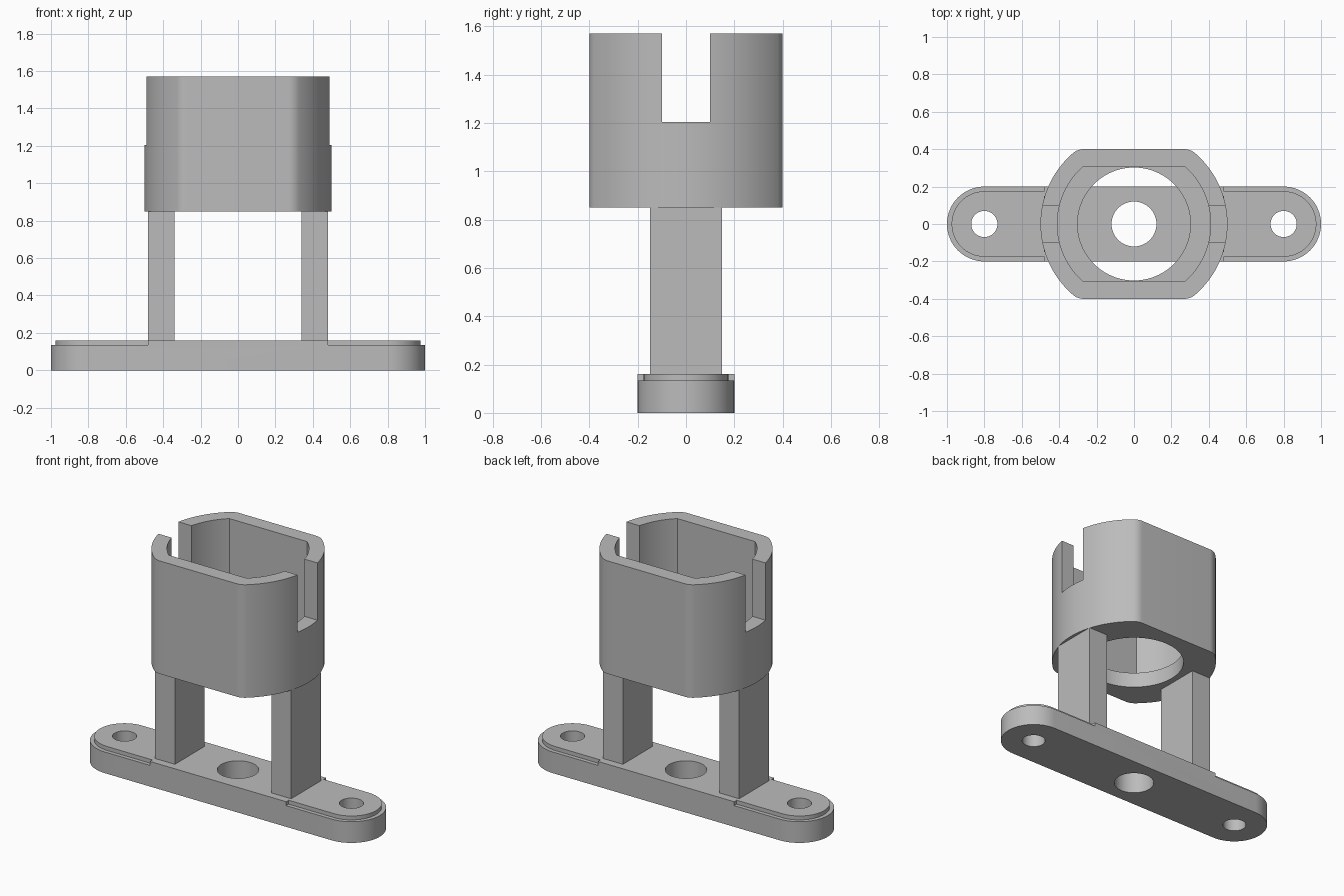
import bpy, bmesh, math

cube = bpy.data.objects.get("Cube")
if cube:
    bpy.data.objects.remove(cube, do_unlink=True)

grey = bpy.data.materials.new("plain grey")
grey.use_nodes = True
colour = (0.5, 0.5, 0.5, 1)
grey.diffuse_color = colour
grey.node_tree.nodes["Principled BSDF"].inputs["Base Color"].default_value = colour


def arc(cx, cy, r, start, end, n):
    """Points on an arc, angles in degrees."""
    angles = [math.radians(start + (end - start) * i / n) for i in range(n + 1)]
    return [(cx + r * math.cos(a), cy + r * math.sin(a)) for a in angles]


def prism(name, profile, z0, z1):
    """Extrude a closed outline upwards from z0 to z1."""
    bm = bmesh.new()
    face = bm.faces.new([bm.verts.new((x, y, z0)) for x, y in profile])
    top = bmesh.ops.extrude_face_region(bm, geom=[face])["geom"]
    verts = [v for v in top if isinstance(v, bmesh.types.BMVert)]
    bmesh.ops.translate(bm, verts=verts, vec=(0, 0, z1 - z0))
    bmesh.ops.recalc_face_normals(bm, faces=bm.faces[:])
    mesh = bpy.data.meshes.new(name)
    bm.to_mesh(mesh)
    bm.free()
    mesh.materials.append(grey)
    obj = bpy.data.objects.new(name, mesh)
    bpy.context.collection.objects.link(obj)
    return obj


def circle(cx, r, n=64):
    return arc(cx, 0, r, 0, 360, n)[:-1]


def box(x0, x1, y):
    return [(x0, -y), (x1, -y), (x1, y), (x0, y)]


def cut(obj, cutter):
    """Subtract a cutter, then throw the cutter away."""
    cutter.hide_render = True
    mod = obj.modifiers.new("cut", 'BOOLEAN')
    mod.operation, mod.solver, mod.object = 'DIFFERENCE', 'EXACT', cutter
    select(obj)
    bpy.ops.object.modifier_apply(modifier=mod.name)
    bpy.data.objects.remove(cutter, do_unlink=True)


def select(obj):
    bpy.ops.object.select_all(action='DESELECT')
    obj.select_set(True)
    bpy.context.view_layer.objects.active = obj


def smooth(obj):
    select(obj)
    bpy.ops.object.shade_smooth_by_angle(angle=math.radians(25))


# Base plate with rounded ends, bolt holes and a rebated rim at each end
base = prism("base_plate", arc(0.8, 0, 0.2, -90, 90, 32) + arc(-0.8, 0, 0.2, 90, 270, 32), 0, 0.16)
cut(base, prism("centre_hole", circle(0, 0.12), -0.1, 0.3))
for s in (-1, 1):
    cut(base, prism("bolt_hole", circle(s * 0.8, 0.07, 48), -0.1, 0.3))
    rim = ([(0.48, -0.23)] + arc(0.8, 0, 0.23, -90, 90, 32) + [(0.48, 0.23), (0.48, 0.175)]
           + arc(0.8, 0, 0.175, 90, -90, 32) + [(0.48, -0.175)])
    cut(base, prism("rim_rebate", [(s * x, y) for x, y in rim], 0.135, 0.3))
smooth(base)

# Two upright legs
for side, s in (("left", 1), ("right", -1)):
    prism(side + "_leg", box(s * 0.34, s * 0.48, 0.15), 0.16, 0.85)

# Cup: round sides, flat front and back, rounded corners
t = 49.4
half = (arc(0.27, -0.3145, 0.0855, -90, -t, 8) + arc(0, 0, 0.5, -t, t, 40)[1:-1]
        + arc(0.27, 0.3145, 0.0855, t, 90, 8))
cup = prism("cup", half + [(-x, -y) for x, y in half], 0.85, 1.57)

# Cavity, floor hole and side slots
a = math.degrees(math.asin(0.305 / 0.41))
cavity = arc(0, 0, 0.41, -a, a, 40)
cut(cup, prism("cavity", cavity + [(-x, -y) for x, y in cavity], 0.95, 1.8))
cut(cup, prism("floor_hole", circle(0, 0.302, 96), 0.7, 1.05))
cut(cup, prism("side_slots", box(-0.7, 0.7, 0.1), 1.205, 1.8))
smooth(cup)
